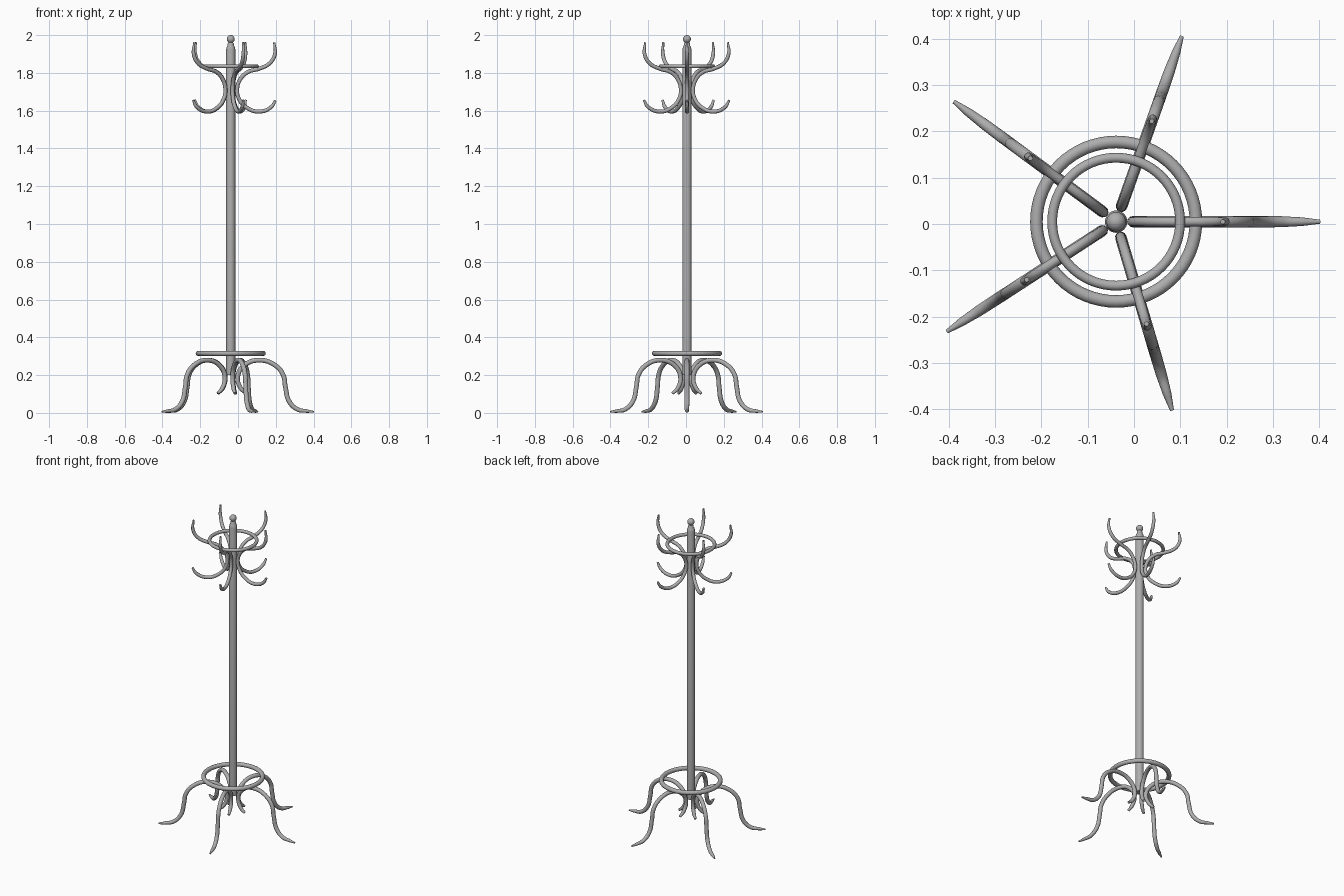
import bpy, bmesh, math
from mathutils import Matrix, Vector

cube = bpy.data.objects.get("Cube")
if cube:
    bpy.data.objects.remove(cube, do_unlink=True)

CENTRE = Vector((-0.0385, 0.005, 0))
ANGLES = (0, 70.5, 143.5, 213, 286.5)
REACH = (1.0, 0.965, 0.99, 0.99, 0.965)

grey = bpy.data.materials.new("grey_metal")
grey.use_nodes = True
COLOUR = (0.42, 0.42, 0.42, 1)
grey.diffuse_color = COLOUR
grey.node_tree.nodes["Principled BSDF"].inputs["Base Color"].default_value = COLOUR


def finish(obj):
    obj.data.materials.append(grey)
    bpy.ops.object.select_all(action='DESELECT')
    obj.select_set(True)
    bpy.context.view_layer.objects.active = obj
    bpy.ops.object.shade_smooth_by_angle(angle=math.radians(40))


def bent_rod(name, points, depth, angle, reach=1.0):
    """Round rod through (radius, height, thickness) points, turned about the pole."""
    curve = bpy.data.curves.new(name, 'CURVE')
    curve.dimensions = '3D'
    curve.bevel_depth = depth
    curve.bevel_resolution = 4
    curve.resolution_u = 8
    curve.use_fill_caps = True
    spline = curve.splines.new('BEZIER')
    spline.bezier_points.add(len(points) - 1)
    for bp, (r, z, thick) in zip(spline.bezier_points, points):
        bp.co = (r * reach, 0, z)
        bp.radius = thick
        bp.handle_left_type = bp.handle_right_type = 'AUTO'
    temp = bpy.data.objects.new(name + "_path", curve)
    bpy.context.collection.objects.link(temp)
    graph = bpy.context.evaluated_depsgraph_get()
    mesh = bpy.data.meshes.new_from_object(temp.evaluated_get(graph))
    bpy.data.objects.remove(temp, do_unlink=True)
    mesh.transform(Matrix.Translation(CENTRE) @ Matrix.Rotation(math.radians(angle), 4, 'Z'))
    mesh.materials.clear()
    obj = bpy.data.objects.new(name, mesh)
    bpy.context.collection.objects.link(obj)
    finish(obj)


def ring(name, major, minor, z):
    bpy.ops.mesh.primitive_torus_add(major_radius=major, minor_radius=minor, major_segments=64,
                                     minor_segments=14, location=CENTRE + Vector((0, 0, z)))
    obj = bpy.context.object
    obj.name = name
    finish(obj)


def lathe(name, profile, steps=32):
    bm = bmesh.new()
    verts = [bm.verts.new((r, 0, z)) for r, z in profile]
    edges = [bm.edges.new(pair) for pair in zip(verts, verts[1:])]
    bmesh.ops.spin(bm, geom=verts + edges, axis=(0, 0, 1), cent=(0, 0, 0),
                   angle=math.tau, steps=steps)
    bmesh.ops.remove_doubles(bm, verts=bm.verts, dist=0.0001)
    bmesh.ops.recalc_face_normals(bm, faces=bm.faces)
    mesh = bpy.data.meshes.new(name)
    bm.to_mesh(mesh)
    bm.free()
    obj = bpy.data.objects.new(name, mesh)
    obj.location = CENTRE
    bpy.context.collection.objects.link(obj)
    finish(obj)


# Pole with rounded shoulder, neck and ball finial
knob = [(0.021 * math.sin(t), 1.979 - 0.021 * math.cos(t))
        for t in [math.radians(35 + 14.5 * i) for i in range(10)]] + [(0, 2.0)]
lathe("pole", [(0, 0.2), (0.024, 0.2), (0.024, 1.925), (0.021, 1.938), (0.016, 1.945),
               (0.016, 1.955)] + knob)

# Rings
ring("lower_ring", 0.172, 0.0135, 0.315)
ring("upper_ring", 0.138, 0.0105, 1.835)

# Legs, from the inner curl over the arch to the foot
LEG = [(0.083, 0.103, 0.6), (0.055, 0.128, 0.9), (0.037, 0.19, 1), (0.07, 0.25, 1),
       (0.15, 0.279, 1), (0.235, 0.252, 1), (0.278, 0.2, 1), (0.289, 0.14, 1),
       (0.31, 0.06, 1), (0.355, 0.018, 0.95), (0.4, 0.01, 0.75), (0.44, 0.006, 0.35)]

# Double hooks, from the lower tip past the pole to the upper tip
HOOK = [(0.237, 1.655, 0.6), (0.215, 1.62, 0.95), (0.15, 1.595, 1), (0.085, 1.616, 1),
        (0.045, 1.66, 1), (0.034, 1.71, 1), (0.05, 1.765, 1), (0.09, 1.804, 1),
        (0.15, 1.822, 1), (0.205, 1.85, 1), (0.234, 1.9, 0.95), (0.23, 1.962, 0.5)]

for i, (angle, reach) in enumerate(zip(ANGLES, REACH), 1):
    bent_rod(f"leg_{i}", LEG, 0.0125, angle, reach)
    bent_rod(f"hook_{i}", HOOK, 0.0105, angle)
